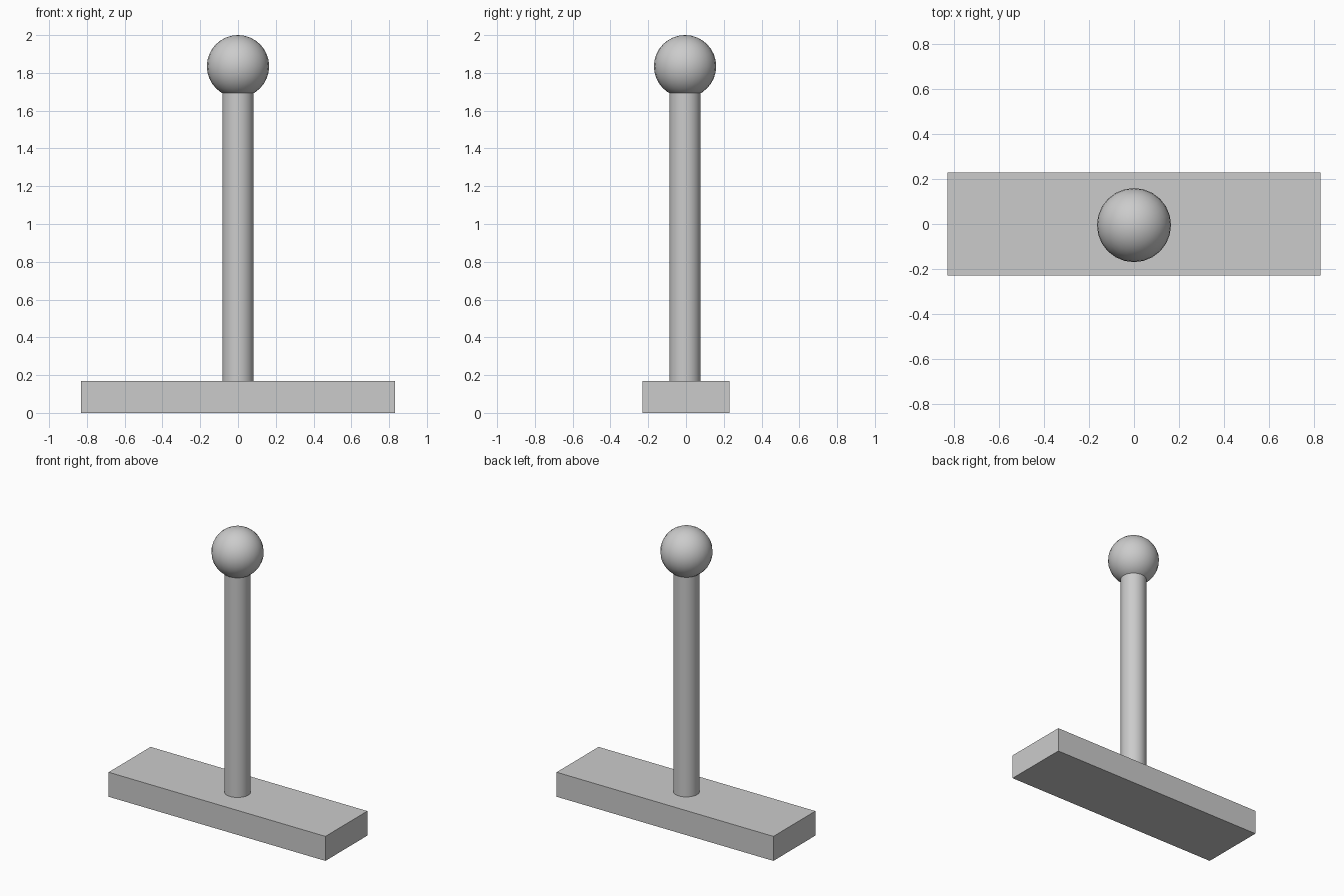
import bpy
from math import radians

if "Cube" in bpy.data.objects:
    bpy.data.objects.remove(bpy.data.objects["Cube"])

POST_Y = -0.005


def smooth(name):
    obj = bpy.context.object
    obj.name = name
    bpy.ops.object.shade_smooth_by_angle(angle=radians(35))
    return obj


# Rectangular base slab
bpy.ops.mesh.primitive_cube_add(size=1, location=(0, 0, 0.085))
base = bpy.context.object
base.name = "base"
base.scale = (1.664, 0.46, 0.17)
bpy.ops.object.transform_apply(location=False, rotation=False, scale=True)

# Upright post, running from the slab top just into the ball
bottom, top = 0.168, 1.70
bpy.ops.mesh.primitive_cylinder_add(vertices=32, radius=0.083, depth=top - bottom,
                                    location=(0, POST_Y, (bottom + top) / 2))
smooth("post")

# Ball on top
ball_radius = 0.165
bpy.ops.mesh.primitive_uv_sphere_add(segments=24, ring_count=16, radius=ball_radius,
                                     location=(0, POST_Y, 2 - ball_radius))
smooth("ball")
